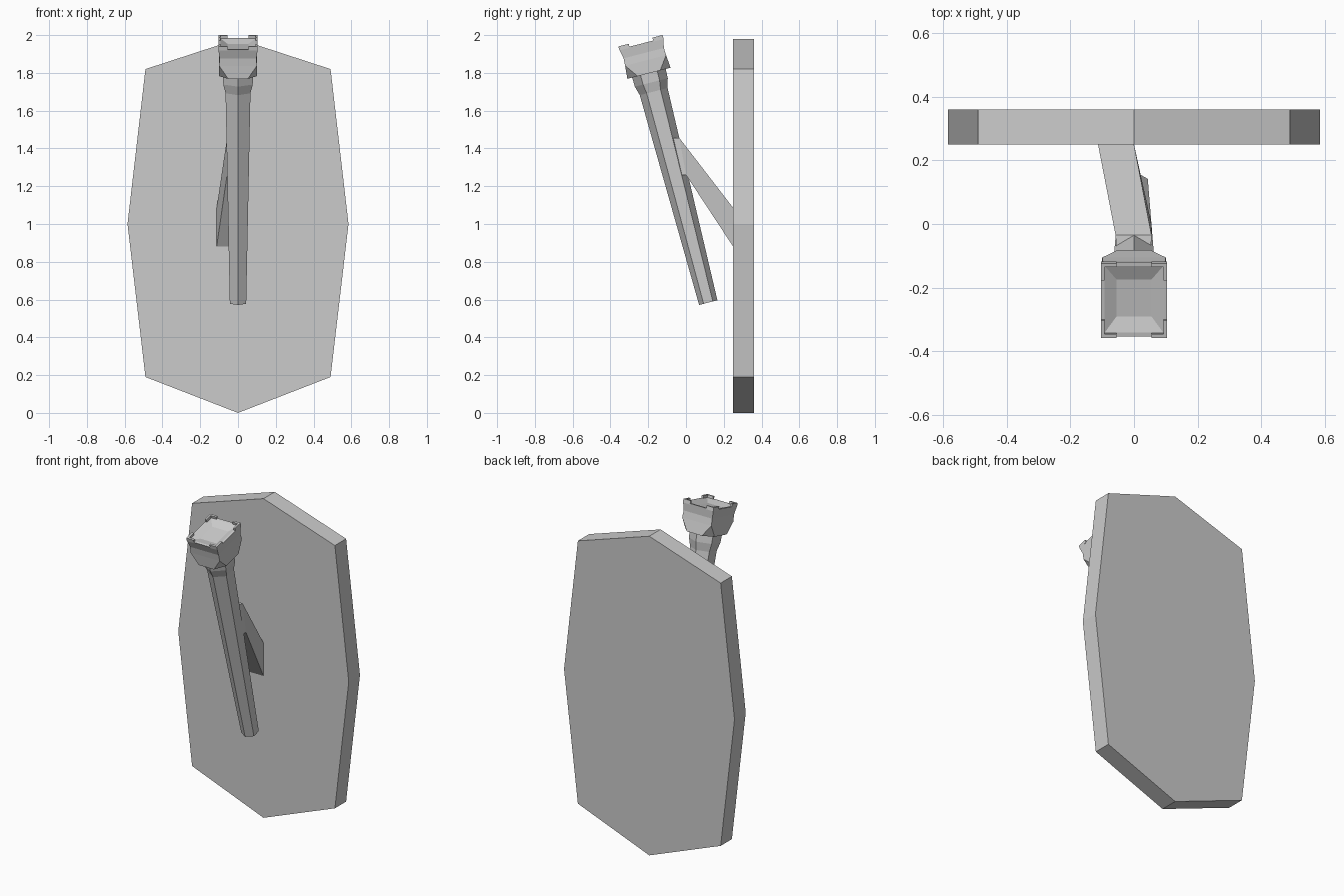
import bpy, bmesh, math

if "Cube" in bpy.data.objects:
    bpy.data.objects.remove(bpy.data.objects["Cube"])

TILT = math.radians(14.5)
BASE = (0, 0.252, 0.065)   # foot of the tilted torch axis


def finish(name, bm, tilted=False):
    bmesh.ops.remove_doubles(bm, verts=bm.verts, dist=1e-5)
    bmesh.ops.recalc_face_normals(bm, faces=bm.faces)
    me = bpy.data.meshes.new(name)
    bm.to_mesh(me)
    bm.free()
    ob = bpy.data.objects.new(name, me)
    bpy.context.collection.objects.link(ob)
    if tilted:
        ob.location = BASE
        ob.rotation_euler.x = TILT
    return ob


def loft(name, rings, tilted=False):
    """Skin a list of equal-length point rings and cap both ends."""
    bm = bmesh.new()
    rows = [[bm.verts.new(p) for p in r] for r in rings]
    n = len(rows[0])
    for a, b in zip(rows, rows[1:]):
        for i in range(n):
            j = (i + 1) % n
            bm.faces.new((a[i], a[j], b[j], b[i]))
    bm.faces.new(rows[0])
    bm.faces.new(rows[-1])
    return finish(name, bm, tilted)


def hexagon(r, z):
    angles = [math.radians(60 * i + 90) for i in range(6)]
    return [(r * math.cos(a), r * math.sin(a), z) for a in angles]


def cut_square(hx, hy, z, cut=0.0):
    """Rectangle with cut corners; cut 0 gives sharp corners."""
    kx, ky = hx * (1 - cut), hy * (1 - cut)
    return [(hx, -ky, z), (hx, ky, z), (kx, hy, z), (-kx, hy, z),
            (-hx, ky, z), (-hx, -ky, z), (-kx, -hy, z), (kx, -hy, z)]


# Wall plate: eight-sided slab
half = [(0, 0), (0.49, 0.19), (0.585, 1.0), (0.49, 1.82), (0, 1.98)]
outline = half + [(-x, z) for x, z in half[-2:0:-1]]
loft("wall_plate", [[(x, y, z) for x, z in outline] for y in (0.25, 0.36)])

# Strut: skewed bar from the plate up into the shaft
strut = [  # left x, right x, upper (y, z), lower (y, z)
    (-0.113, 0.0, (0.25, 1.085), (0.25, 0.88)),
    (-0.058, 0.055, (-0.035, 1.455), (0.0, 1.26)),
    (-0.055, 0.053, (-0.085, 1.455), (-0.05, 1.26)),
]
loft("strut", [[(l, *up), (r, *up), (r, *lo), (l, *lo)] for l, r, up, lo in strut])

# Shaft: tapered hexagonal handle with a flared collar
loft("torch_shaft", [hexagon(r, z) for r, z in
                     [(0.05, 0.536), (0.076, 1.69), (0.09, 1.74), (0.092, 1.80)]], True)

# Cup: cut corners at the foot, square flared rim, shallow bowl on top
loft("torch_cup", [
    cut_square(0.10, 0.118, 1.79, 0.48),
    cut_square(0.10, 0.112, 1.86),
    cut_square(0.098, 0.110, 1.90),
    cut_square(0.104, 0.121, 1.952),
    cut_square(0.092, 0.108, 1.952),
    cut_square(0.055, 0.06, 1.935),
], True)


# Rim teeth: an L-shaped tooth on each corner of the cup
bm = bmesh.new()
for sx in (-1, 1):
    for sy in (-1, 1):
        for x0, x1, y0, y1 in [(0.055, 0.104, 0.109, 0.121), (0.092, 0.104, 0.065, 0.109)]:
            box = bmesh.ops.create_cube(bm, size=1)["verts"]
            bmesh.ops.scale(bm, vec=(x1 - x0, y1 - y0, 0.022), verts=box)
            bmesh.ops.translate(bm, vec=(sx * (x0 + x1) / 2, sy * (y0 + y1) / 2, 1.957), verts=box)
finish("rim_teeth", bm, True)
